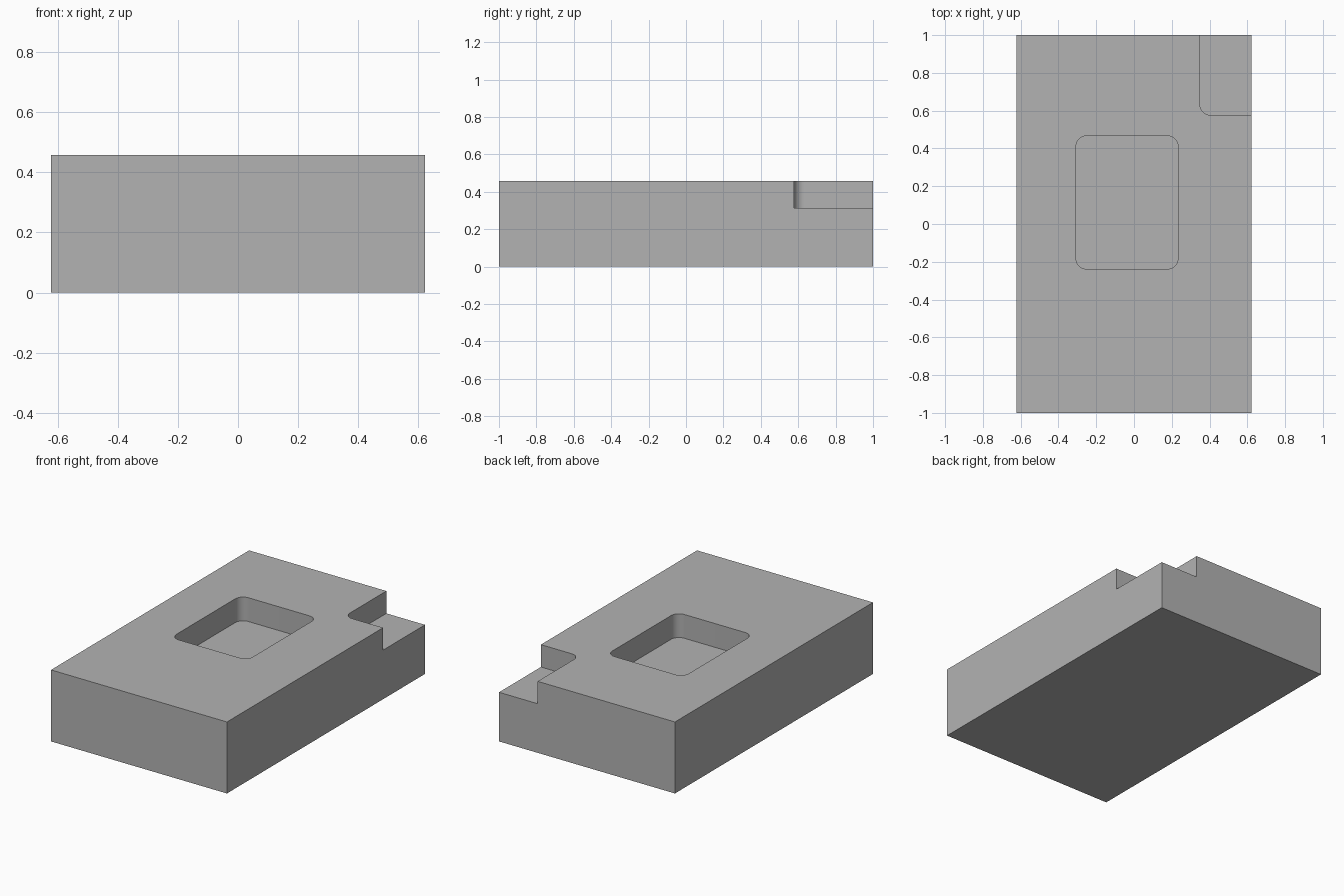
import bpy, bmesh, math
from mathutils import Vector

default_cube = bpy.data.objects.get("Cube")
if default_cube:
    bpy.data.objects.remove(default_cube, do_unlink=True)

WIDTH, LENGTH, HEIGHT = 1.244, 2.0, 0.457
CORNER_RADIUS = 0.055
ABOVE = HEIGHT + 0.2

grey = bpy.data.materials.new("plain grey")
grey.use_nodes = True
colour = (0.45, 0.45, 0.45, 1)
grey.diffuse_color = colour
grey.node_tree.nodes["Principled BSDF"].inputs["Base Color"].default_value = colour


def box(name, x0, x1, y0, y1, z0, z1, radius=0):
    """Box between the given limits, with optional rounded upright edges."""
    bm = bmesh.new()
    bmesh.ops.create_cube(bm, size=1)
    for v in bm.verts:
        v.co = Vector((x1 if v.co.x > 0 else x0,
                       y1 if v.co.y > 0 else y0,
                       z1 if v.co.z > 0 else z0))
    if radius:
        upright = [e for e in bm.edges
                   if abs(e.verts[0].co.z - e.verts[1].co.z) > 0.01]
        bmesh.ops.bevel(bm, geom=upright, offset=radius, segments=10,
                        profile=0.5, affect='EDGES')
    mesh = bpy.data.meshes.new(name)
    bm.to_mesh(mesh)
    bm.free()
    mesh.materials.append(grey)
    obj = bpy.data.objects.new(name, mesh)
    bpy.context.collection.objects.link(obj)
    return obj


# Solid block
block = box("block", -WIDTH / 2, WIDTH / 2, -LENGTH / 2, LENGTH / 2, 0, HEIGHT)

# Rounded pocket in the top, and the stepped notch in the rear left corner
cutters = [
    box("pocket_cutter", -0.307, 0.233, -0.238, 0.466,
        HEIGHT - 0.152, ABOVE, CORNER_RADIUS),
    box("notch_cutter", 0.349, WIDTH, 0.577, LENGTH,
        0.314, ABOVE, CORNER_RADIUS),
]
bpy.ops.object.select_all(action='DESELECT')
block.select_set(True)
bpy.context.view_layer.objects.active = block
for cutter in cutters:
    cutter.hide_render = True
    cut = block.modifiers.new(cutter.name, 'BOOLEAN')
    cut.operation = 'DIFFERENCE'
    cut.solver = 'EXACT'
    cut.object = cutter
    bpy.ops.object.modifier_apply(modifier=cut.name)
    bpy.data.objects.remove(cutter, do_unlink=True)

# Smooth the rounded corners, keep the other edges sharp
bpy.ops.object.shade_smooth_by_angle(angle=math.radians(30))
